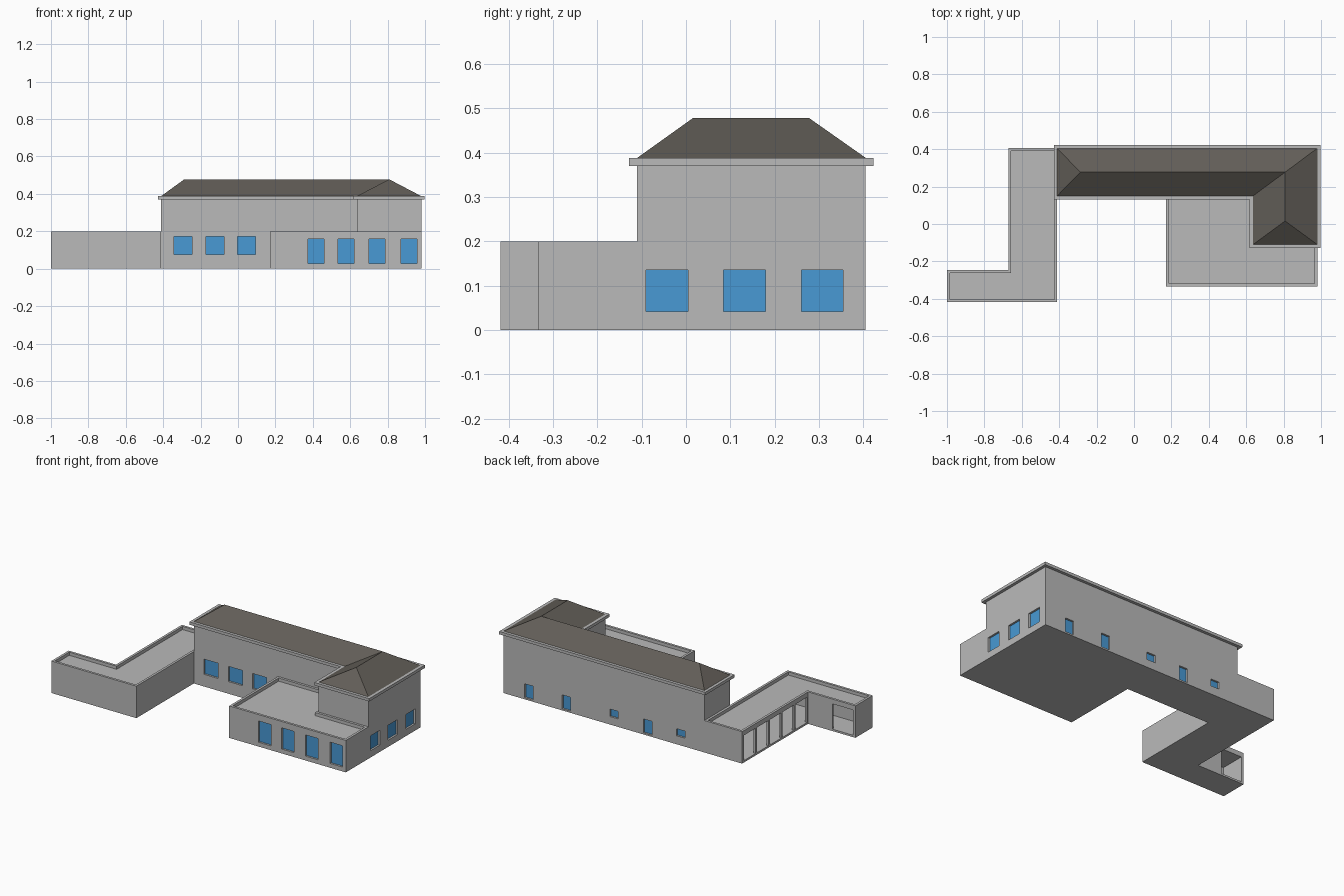
import bpy, bmesh
from mathutils import Vector

if "Cube" in bpy.data.objects:
    bpy.data.objects.remove(bpy.data.objects["Cube"])


def material(name, rgb):
    m = bpy.data.materials.new(name)
    m.diffuse_color = (*rgb, 1)
    m.use_nodes = True
    m.node_tree.nodes["Principled BSDF"].inputs["Base Color"].default_value = m.diffuse_color
    return m


WALL = material("grey_render", (0.49, 0.49, 0.49))
ROOF = material("dark_brown_roof", (0.122, 0.111, 0.096))
GLASS = material("blue_glass", (0.065, 0.32, 0.66))


def finish(bm, name, mat):
    bmesh.ops.recalc_face_normals(bm, faces=bm.faces)
    me = bpy.data.meshes.new(name)
    bm.to_mesh(me)
    bm.free()
    me.materials.append(mat)
    ob = bpy.data.objects.new(name, me)
    bpy.context.collection.objects.link(ob)
    return ob


def prism(name, outline, z0, z1, mat=WALL, rim=0, drop=0.02):
    """Extruded outline; rim > 0 leaves a parapet round a sunken flat roof."""
    bm = bmesh.new()
    base = bm.faces.new([bm.verts.new((x, y, z0)) for x, y in outline])
    ext = bmesh.ops.extrude_face_region(bm, geom=[base], use_keep_orig=True)["geom"]
    top = [f for f in ext if isinstance(f, bmesh.types.BMFace)][0]
    bmesh.ops.translate(bm, verts=list(top.verts), vec=(0, 0, z1 - z0))
    bmesh.ops.recalc_face_normals(bm, faces=bm.faces)
    if rim:
        bmesh.ops.inset_region(bm, faces=[top], thickness=rim, use_even_offset=True)
        deck = bmesh.ops.extrude_discrete_faces(bm, faces=[top])["faces"][0]
        bmesh.ops.translate(bm, verts=list(deck.verts), vec=(0, 0, -drop))
    return finish(bm, name, mat)


def boxes(name, bounds, mat):
    """One object made of axis-aligned boxes given as (low, high) corners."""
    bm = bmesh.new()
    for lo, hi in bounds:
        lo, hi = Vector(lo), Vector(hi)
        for v in bmesh.ops.create_cube(bm, size=1)["verts"]:
            v.co = Vector([(a + b) / 2 + c * (b - a) for a, b, c in zip(lo, hi, v.co)])
    return finish(bm, name, mat)


def cut(ob, cutter):
    cutter.hide_render = True
    mod = ob.modifiers.new("cut", 'BOOLEAN')
    mod.operation, mod.solver, mod.object = 'DIFFERENCE', 'EXACT', cutter
    bpy.context.view_layer.objects.active = ob
    bpy.ops.object.modifier_apply(modifier=mod.name)
    bpy.data.objects.remove(cutter)


def windows(ob, name, axis, plane, out, spans):
    """Recessed panes; spans are (start, end, z0, z1) along the wall."""
    def slab(d0, d1, s):
        a, b = sorted((plane + out * d0, plane + out * d1))
        if axis == 'x':
            return (a, s[0], s[2]), (b, s[1], s[3])
        return (s[0], a, s[2]), (s[1], b, s[3])
    cut(ob, boxes("cutter", [slab(-0.013, 0.02, s) for s in spans], WALL))
    boxes(name, [slab(-0.016, -0.012, s) for s in spans], GLASS)


# Two-storey L-shaped block
XL, XM, XR = -0.411, 0.636, 0.98
YS, YM, YN = -0.11, 0.15, 0.405


def block(o):
    return [(XL - o, YM - o), (XM - o, YM - o), (XM - o, YS - o),
            (XR + o, YS - o), (XR + o, YN + o), (XL - o, YN + o)]


main = prism("main_block", block(0), 0, 0.37)
prism("eaves_band", block(0.018), 0.37, 0.388)

# Hipped roof with an L-shaped ridge
bm = bmesh.new()
a, b, c, d, e, f = [bm.verts.new((x, y, 0.388)) for x, y in block(0)]
p, q, r = [bm.verts.new((x, y, 0.478)) for x, y in
           ((-0.287, 0.277), (0.808, 0.277), (0.808, 0.016))]
for face in ((a, b, q, p), (b, c, r, q), (c, d, r), (d, e, q, r),
             (e, f, p, q), (f, a, p), (f, e, d, c, b, a)):
    bm.faces.new(face)
finish(bm, "hipped_roof", ROOF)

# Low front annex wrapped round the tower
annex = prism("front_annex", [(0.172, -0.333), (XR, -0.333), (XR, YS),
                              (XM, YS), (XM, YM), (0.172, YM)], 0, 0.2, rim=0.015)

# Windows on the blocks
windows(main, "front_windows", 'y', YM, -1,
        [(x, x + 0.097, 0.076, 0.171) for x in (-0.342, -0.172, -0.004)])
windows(main, "side_windows", 'x', XR, 1,
        [(y, y + 0.094, 0.042, 0.135) for y in (-0.09, 0.085, 0.26)])
windows(main, "back_windows", 'y', YN, 1,
        [(x - 0.029, x + 0.029, z, 0.097) for x, z in
         ((0.805, 0.01), (0.545, 0.01), (0.215, 0.05), (-0.018, 0.01), (-0.247, 0.053))])
windows(annex, "annex_windows", 'y', -0.333, -1,
        [(x, x + 0.086, 0.027, 0.16) for x in (0.374, 0.535, 0.7, 0.871)])


# Hollow L-shaped side wing with open bays
def wing_plan(o):
    return [(-1 + o, -0.418 + o), (XL - o, -0.418 + o), (XL - o, YN - o),
            (-0.672 + o, YN - o), (-0.672 + o, -0.247 - o), (-1 + o, -0.247 - o)]


wing = prism("side_wing", wing_plan(0), 0, 0.2, rim=0.015)
cut(wing, prism("room_cutter", wing_plan(0.013), 0.01, 0.172))
bays = [((-0.7, -0.236 + i * 0.127, 0.012), (-0.65, -0.124 + i * 0.127, 0.17))
        for i in range(5)]
bays.append(((-0.985, -0.27, 0.012), (-0.84, -0.22, 0.17)))
cut(wing, boxes("bay_cutter", bays, WALL))
